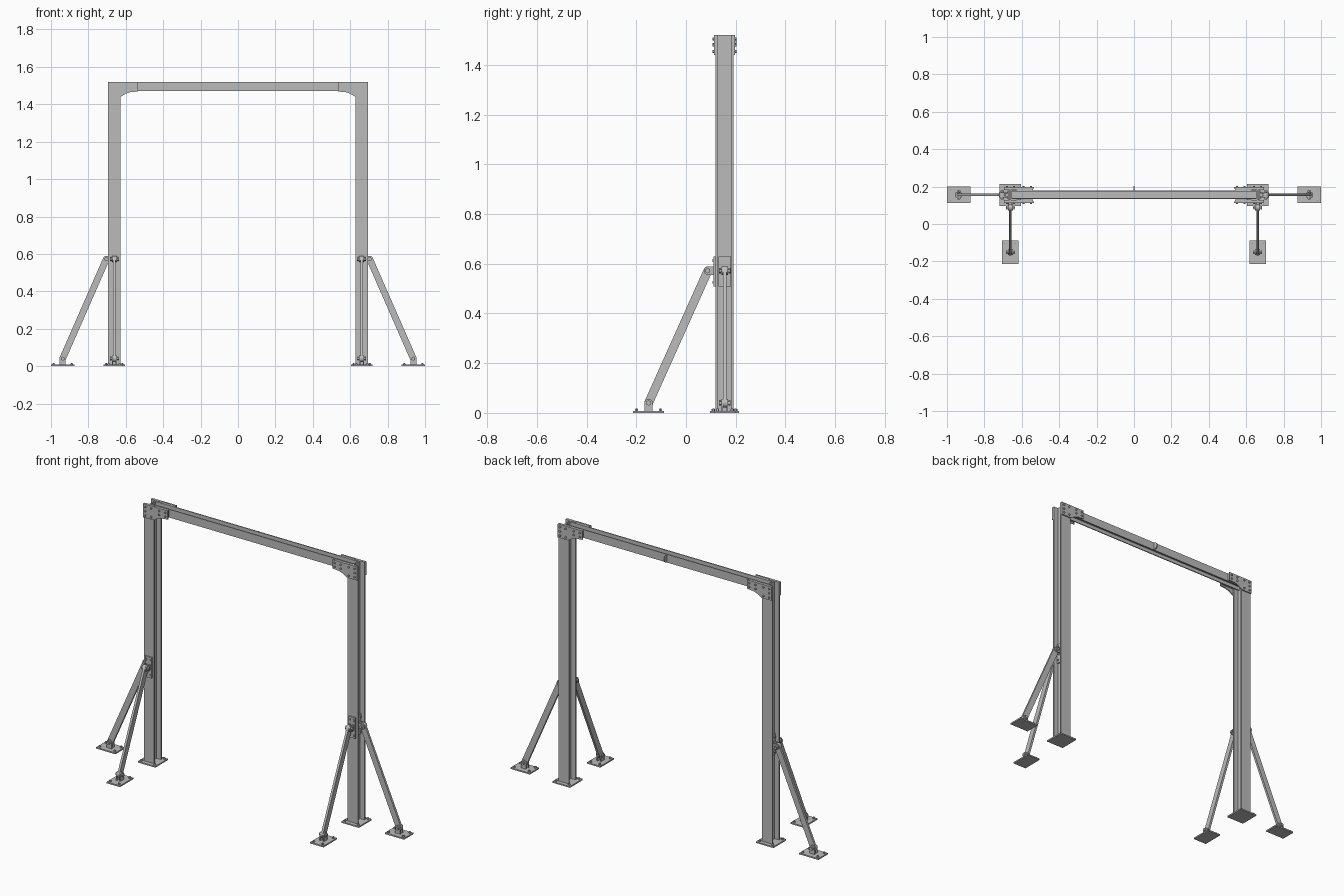
import bpy, bmesh, math
from mathutils import Matrix, Vector

old = bpy.data.objects.get("Cube")
if old:
    bpy.data.objects.remove(old, do_unlink=True)

steel = bpy.data.materials.new("grey_steel")
steel.use_nodes = True
GREY = (0.5, 0.5, 0.5, 1)
steel.diffuse_color = GREY
steel.node_tree.nodes["Principled BSDF"].inputs["Base Color"].default_value = GREY

COL_X, COL_Y, TOP = 0.661, 0.155, 1.52
UPRIGHT = Matrix.Rotation(math.pi / 2, 4, 'X')      # local XY -> world XZ
ALONG_X = Matrix.Rotation(math.pi / 2, 4, 'Y')


def box(bm, x, y, z):
    """Box from three (low, high) ranges."""
    centre = Vector([(a + b) / 2 for a, b in (x, y, z)])
    size = [b - a for a, b in (x, y, z)]
    bmesh.ops.create_cube(bm, size=1, matrix=Matrix.Translation(centre) @ Matrix.Diagonal((*size, 1)))


def cyl(bm, centre, r, depth, turn=Matrix(), sides=16):
    bmesh.ops.create_cone(bm, cap_ends=True, segments=sides, radius1=r, radius2=r, depth=depth,
                          matrix=Matrix.Translation(centre) @ turn)


def prism(bm, pts, depth, mat):
    """Outline in local XY extruded along local +Z."""
    face = bm.faces.new([bm.verts.new(mat @ Vector((a, b, 0))) for a, b in pts])
    out = bmesh.ops.extrude_face_region(bm, geom=[face])["geom"]
    move = mat.to_3x3() @ Vector((0, 0, depth))
    bmesh.ops.translate(bm, vec=move, verts=[g for g in out if isinstance(g, bmesh.types.BMVert)])


def h_profile(w, d, t, web):
    """H outline, flanges facing local +Y and -Y."""
    a, b, c = w / 2, d / 2, web / 2
    q = [(a, -b), (a, t - b), (c, t - b), (c, b - t), (a, b - t), (a, b)]
    return q + [(-x, -y) for x, y in q]


def finish(name, bm, mat=Matrix()):
    bmesh.ops.recalc_face_normals(bm, faces=bm.faces)
    me = bpy.data.meshes.new(name)
    bm.to_mesh(me)
    bm.free()
    me.materials.append(steel)
    ob = bpy.data.objects.new(name, me)
    ob.matrix_world = mat
    bpy.context.collection.objects.link(ob)
    return ob


def base_plate(bm, hx, hy):
    """Floor plate with four anchor bolts."""
    box(bm, (-hx, hx), (-hy, hy), (0, 0.008))
    for sx in (-1, 1):
        for sy in (-1, 1):
            at = (sx * (hx - 0.014), sy * (hy - 0.014), 0.011)
            cyl(bm, at, 0.007, 0.008, sides=6)
            cyl(bm, at, 0.004, 0.014, sides=8)


def clevis_pin(bm, at):
    """Cross bolt with a head and nut, along local Y."""
    cyl(bm, at, 0.006, 0.048, UPRIGHT)
    for s in (-1, 1):
        cyl(bm, (at[0], s * 0.019, at[2]), 0.011, 0.007, UPRIGHT, 6)


def brace(label, mat, reach, wall, plate_half):
    """Inclined strut; local +X points at the column, origin under the foot."""
    low, high = Vector((0, 0, 0.04)), Vector((reach, 0, 0.572))
    bm = bmesh.new()
    base_plate(bm, 0.0625, 0.0435)
    finish(label + "_foot_plate", bm, mat)

    bm = bmesh.new()
    run = high - low
    tilt = Matrix.Translation((low + high) / 2) @ run.to_track_quat('Z', 'Y').to_matrix().to_4x4()
    bmesh.ops.create_cube(bm, size=1, matrix=tilt @ Matrix.Diagonal((0.013, 0.035, run.length, 1))
                          if abs((tilt.to_3x3() @ Vector((1, 0, 0))).y) > 0.5 else
                          tilt @ Matrix.Diagonal((0.035, 0.013, run.length, 1)))
    for p in (low, high):
        cyl(bm, p, 0.0174, 0.0128, UPRIGHT, 20)
    finish(label + "_strut", bm, mat)

    bm = bmesh.new()
    for s in (-1, 1):
        y = sorted((s * 0.007, s * 0.0135))
        box(bm, (-0.0165, 0.0165), y, (0.008, 0.04))
        box(bm, (reach, wall), y, (0.5555, 0.5885))
        for p in (low, high):
            cyl(bm, (p.x, s * 0.01025, p.z), 0.0165, 0.0065, UPRIGHT, 20)
    for p in (low, high):
        clevis_pin(bm, p)
    finish(label + "_clevises", bm, mat)

    # Mounting plate on the column with four bolts
    bm = bmesh.new()
    box(bm, (wall - 0.008, wall), (-plate_half, plate_half), (0.508, 0.63))
    for sy in (-1, 1):
        for z in (0.525, 0.613):
            cyl(bm, (wall - 0.009, sy * (plate_half - 0.009), z), 0.006, 0.008, ALONG_X, 6)
    finish(label + "_mounting_plate", bm, mat)


for side, name in ((1, "left"), (-1, "right")):
    x = side * COL_X
    # Column and its base
    bm = bmesh.new()
    prism(bm, h_profile(0.067, 0.072, 0.008, 0.008), TOP - 0.008, Matrix.Translation((0, 0, 0.008)))
    finish(name + "_column", bm, Matrix.Translation((x, COL_Y, 0)))
    bm = bmesh.new()
    base_plate(bm, 0.057, 0.059)
    finish(name + "_column_base", bm, Matrix.Translation((x, COL_Y, 0)))

    # Sideways and forward braces
    turn = Matrix.Rotation(math.pi if side > 0 else 0, 4, 'Z')
    brace(name + "_side_brace", Matrix.Translation((side * 0.9375, COL_Y + 0.001, 0)) @ turn,
          0.233, 0.273, 0.026)
    brace(name + "_front_brace",
          Matrix.Translation((x, -0.1505, 0)) @ Matrix.Rotation(math.pi / 2, 4, 'Z'),
          0.2385, 0.2695, 0.022)

    # Bolted corner gussets on both faces, with packers to the narrower beam
    outline = [(0.6945, TOP), (0.535, TOP), (0.535, 1.468), (0.575, 1.465), (0.6, 1.457),
               (0.627, 1.44), (0.6945, 1.44)]
    bolts = [(0.68, 1.505), (0.642, 1.505), (0.68, 1.455), (0.642, 1.455), (0.68, 1.48),
             (0.59, 1.505), (0.59, 1.482), (0.55, 1.505), (0.55, 1.482)]
    for face, fname in ((-1, "front"), (1, "back")):
        bm = bmesh.new()
        y = COL_Y + face * 0.036
        depth = 0.007
        prism(bm, [(side * a, b) for a, b in outline], depth,
              Matrix.Translation((0, y + (depth if face > 0 else 0), 0)) @ UPRIGHT)
        for a, b in bolts:
            cyl(bm, (side * a, y + face * 0.009, b), 0.006, 0.008, UPRIGHT, 6)
        box(bm, sorted((side * 0.54, side * 0.627)),
            sorted((COL_Y + face * 0.0235, y)), (1.476, TOP - 0.002))
        finish(f"{name}_{fname}_gusset", bm)

# Top beam, open channels up and down
bm = bmesh.new()
length = 2 * (COL_X - 0.005)
prism(bm, h_profile(0.048, 0.046, 0.006, 0.006), length,
      Matrix.Translation((-length / 2, COL_Y + 0.001, TOP - 0.0245)) @ ALONG_X)
finish("top_beam", bm)

# Small rounded lug in the middle of the beam's back
bm = bmesh.new()
arc = [(0.027 * math.sin(t), 0.022 * math.cos(t)) for t in [math.pi * i / 12 for i in range(13)]]
prism(bm, arc, 0.006, Matrix.Translation((-0.003, COL_Y + 0.022, TOP - 0.0245))
      @ Matrix(((0, 0, 1, 0), (1, 0, 0, 0), (0, 1, 0, 0), (0, 0, 0, 1))))
finish("beam_lug", bm)
